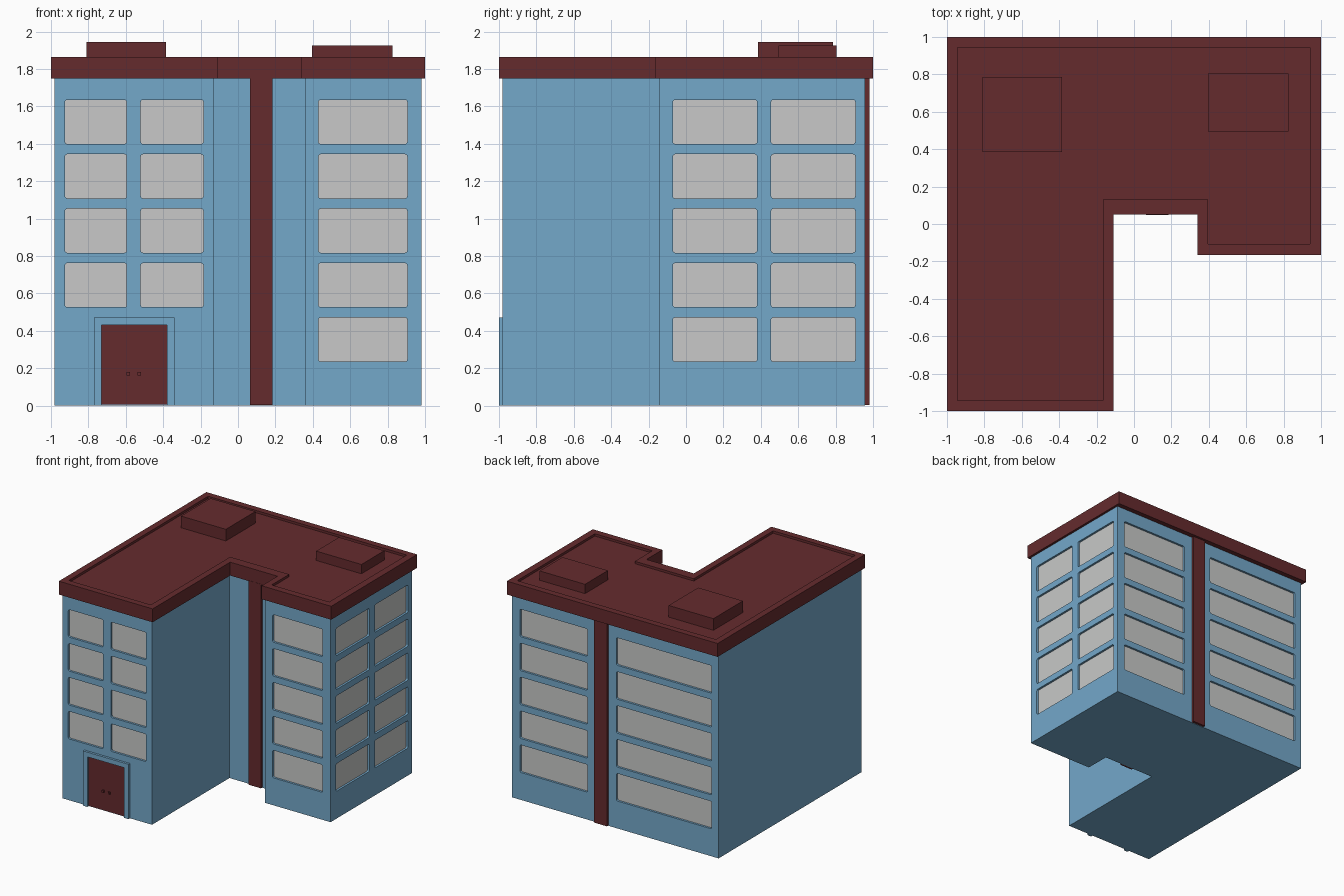
import bpy, bmesh, math

if "Cube" in bpy.data.objects:
    bpy.data.objects.remove(bpy.data.objects["Cube"])


def material(name, rgb):
    m = bpy.data.materials.new(name)
    m.diffuse_color = (*rgb, 1)
    m.use_nodes = True
    m.node_tree.nodes["Principled BSDF"].inputs["Base Color"].default_value = m.diffuse_color
    return m


BLUE = material("wall blue", (0.174, 0.392, 0.591))
RED = material("dark red", (0.130, 0.024, 0.027))
GREY = material("window grey", (0.578, 0.584, 0.578))


def finish(name, bm, mat):
    bmesh.ops.recalc_face_normals(bm, faces=bm.faces)
    me = bpy.data.meshes.new(name)
    bm.to_mesh(me)
    bm.free()
    me.materials.append(mat)
    ob = bpy.data.objects.new(name, me)
    bpy.context.collection.objects.link(ob)
    return ob


def bridge(bm, a, b):
    n = len(a)
    for i in range(n):
        bm.faces.new((a[i], a[(i + 1) % n], b[(i + 1) % n], b[i]))


def extrude(bm, outline, lo, hi, place):
    """Prism of a 2D outline between depths lo and hi."""
    a, b = ([bm.verts.new(place(u, v, d)) for u, v in outline] for d in (lo, hi))
    bm.faces.new(a)
    bm.faces.new(b)
    bridge(bm, a, b)


def flat(u, v, d):
    return (u, v, d)


def wall_place(axis, plane, out):
    """u runs along the wall, v is height, d is distance out of the wall."""
    if axis == "x":
        return lambda u, v, d: (plane + out * d, u, v)
    return lambda u, v, d: (u, plane + out * d, v)


def rect(u0, u1, v0, v1, r=0.0):
    if not r:
        return [(u0, v0), (u1, v0), (u1, v1), (u0, v1)]
    corners = [(u1 - r, v1 - r), (u0 + r, v1 - r), (u0 + r, v0 + r), (u1 - r, v0 + r)]
    return [(cx + r * math.cos(math.pi / 2 * (k + s / 3)), cy + r * math.sin(math.pi / 2 * (k + s / 3)))
            for k, (cx, cy) in enumerate(corners) for s in range(4)]


def part(name, outline, lo, hi, place, mat):
    bm = bmesh.new()
    extrude(bm, outline, lo, hi, place)
    return finish(name, bm, mat)


# L-shaped wall block with a front notch
BACK = 0.958
walls = part("walls", [(-.98, -.98), (-.13, -.98), (-.13, .07), (.36, .07), (.36, -.145),
                       (.98, -.145), (.98, BACK), (-.98, BACK)], 0, 1.76, flat, BLUE)

# Window columns: wall, horizontal span, lowest storey
front_left = wall_place("y", -.98, -1)
front_right = wall_place("y", -.145, -1)
right = wall_place("x", .98, 1)
back = wall_place("y", BACK, 1)
notch = wall_place("y", .07, -1)
columns = [(front_left, -.925, -.595, 1), (front_left, -.52, -.185, 1),
           (front_right, .43, .905, 0),
           (right, -.07, .38, 0), (right, .455, .905, 0),
           (back, .265, .905, 0), (back, -.915, -.01, 0)]
cut, glass = bmesh.new(), bmesh.new()
for place, u0, u1, first in columns:
    for storey in range(first, 5):
        z = 0.235 + storey * 0.291
        outline = rect(u0, u1, z, z + 0.236, 0.012)
        extrude(cut, outline, -0.02, 0.03, place)
        extrude(glass, outline, -0.022, -0.018, place)
finish("window_panes", glass, GREY)

# Carve the window recesses
cutter = finish("window_cutter", cut, BLUE)
cutter.hide_render = True
mod = walls.modifiers.new("recesses", "BOOLEAN")
mod.operation, mod.solver, mod.object = "DIFFERENCE", "EXACT", cutter
bpy.context.view_layer.objects.active = walls
bpy.ops.object.modifier_apply(modifier=mod.name)
bpy.data.objects.remove(cutter)

# Overhanging roof slab with a shallow raised rim
outer = [(-1, -1), (-.11, -1), (-.11, .05), (.34, .05), (.34, -.165), (1, -.165), (1, 1), (-1, 1)]
inner = [(-.945, -.945), (-.165, -.945), (-.165, .13), (.395, .13), (.395, -.107),
         (.94, -.107), (.94, .945), (-.945, .945)]
bm = bmesh.new()
rings = [[bm.verts.new((x, y, z)) for x, y in pts]
         for pts, z in ((outer, 1.75), (outer, 1.865), (inner, 1.865), (inner, 1.845))]
for a, b in zip(rings, rings[1:]):
    bridge(bm, a, b)
bm.faces.new(rings[0])
bm.faces.new(rings[-1])
finish("roof", bm, RED)

# Rooftop boxes
part("roof_box_left", rect(-.81, -.385, .385, .785), 1.84, 1.945, flat, RED)
part("roof_box_right", rect(.395, .825, .495, .805), 1.84, 1.925, flat, RED)

# Vertical red strips on the notch wall and the back wall
for name, place in (("notch_strip", notch), ("back_strip", back)):
    part(name, rect(.065, .185, .004, 1.755), -0.005, 0.022, place, RED)

# Entrance: frame, door leaf and two knobs
part("door_frame", [(-.77, 0), (-.77, .47), (-.34, .47), (-.34, 0), (-.38, 0), (-.38, .43),
                    (-.73, .43), (-.73, 0)], -0.005, 0.02, front_left, BLUE)
part("door", rect(-.73, -.38, .005, .43), -0.003, 0.004, front_left, RED)
for i, x in enumerate((-.587, -.528)):
    part(f"door_knob_{i + 1}", rect(x - .009, x + .009, .161, .179), 0, 0.018, front_left, RED)
